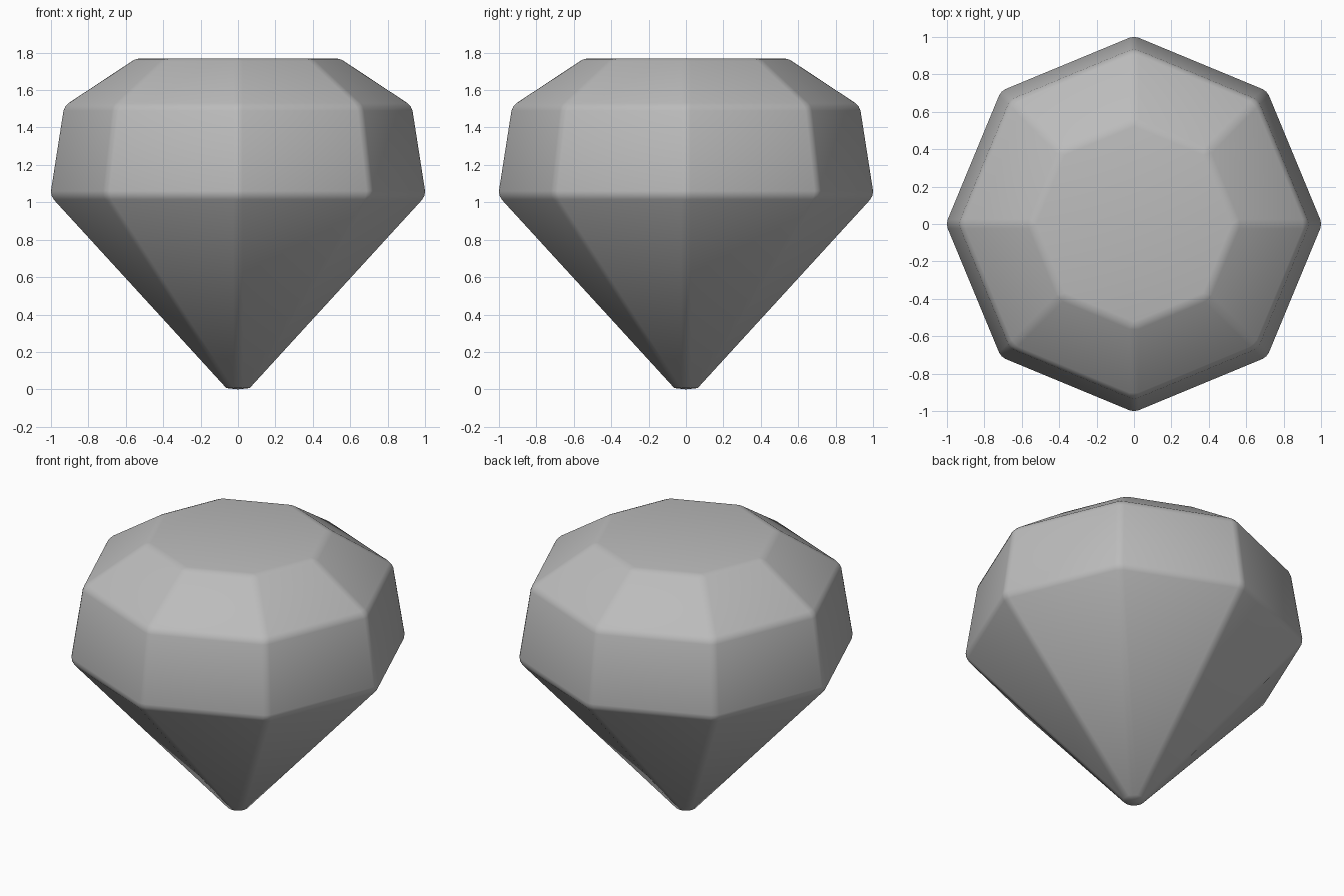
import bpy, bmesh
from math import cos, sin, pi

cube = bpy.data.objects.get("Cube")
if cube:
    bpy.data.objects.remove(cube, do_unlink=True)

SIDES = 8
# Radius and height of each ring: girdle, crown, table
RINGS = [(1.01, 1.035), (0.935, 1.515), (0.55, 1.77)]
TIP_Z = -0.068

# Plain grey stone
grey = bpy.data.materials.new("stone_grey")
grey.use_nodes = True
colour = (0.5, 0.5, 0.5, 1)
grey.diffuse_color = colour
grey.node_tree.nodes["Principled BSDF"].inputs["Base Color"].default_value = colour

# Faceted gem: pointed pavilion, two crown bands and a flat table
bm = bmesh.new()
tip = bm.verts.new((0, 0, TIP_Z))
rings = [[bm.verts.new((r * cos(2 * pi * i / SIDES), r * sin(2 * pi * i / SIDES), z))
          for i in range(SIDES)] for r, z in RINGS]
for i in range(SIDES):
    j = (i + 1) % SIDES
    bm.faces.new((tip, rings[0][j], rings[0][i]))
    for low, high in zip(rings, rings[1:]):
        bm.faces.new((low[i], low[j], high[j], high[i]))
bm.faces.new(rings[-1])

# Softly rounded edges
bmesh.ops.bevel(bm, geom=bm.edges[:], offset=0.026, offset_type='OFFSET',
                segments=2, profile=0.5, affect='EDGES', clamp_overlap=True)

# Flatten the small rounded culet onto the ground
for v in bm.verts:
    v.co.z = max(v.co.z, 0)
bmesh.ops.recalc_face_normals(bm, faces=bm.faces[:])
for f in bm.faces:
    f.smooth = True

mesh = bpy.data.meshes.new("gem")
bm.to_mesh(mesh)
bm.free()
mesh.materials.append(grey)
gem = bpy.data.objects.new("gem", mesh)
bpy.context.collection.objects.link(gem)
